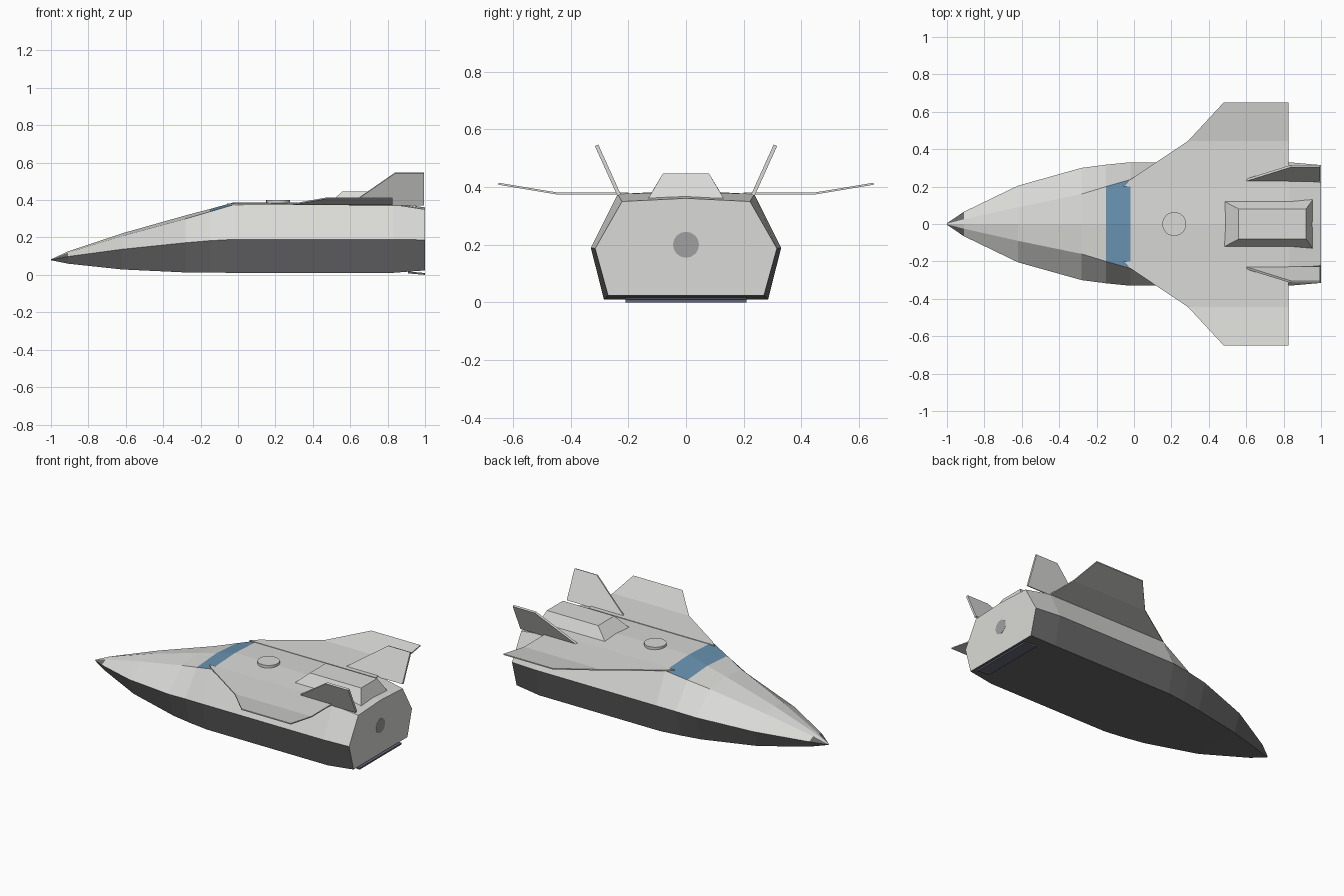
import bpy
import bmesh

cube = bpy.data.objects.get("Cube")
if cube:
    bpy.data.objects.remove(cube, do_unlink=True)


def material(name, rgb):
    mat = bpy.data.materials.new(name)
    mat.use_nodes = True
    mat.diffuse_color = (*rgb, 1)
    mat.node_tree.nodes["Principled BSDF"].inputs["Base Color"].default_value = (*rgb, 1)
    return mat


WHITE = material("pale grey", (0.70, 0.70, 0.68))
DARK = material("charcoal", (0.14, 0.14, 0.145))
BLUE = material("window blue", (0.14, 0.29, 0.44))
NAVY = material("slate flap", (0.13, 0.14, 0.18))
STEEL = material("nozzle grey", (0.35, 0.35, 0.35))


def finish(name, bm, *mats):
    bmesh.ops.recalc_face_normals(bm, faces=bm.faces)
    mesh = bpy.data.meshes.new(name)
    bm.to_mesh(mesh)
    bm.free()
    for mat in mats:
        mesh.materials.append(mat)
    obj = bpy.data.objects.new(name, mesh)
    bpy.context.scene.collection.objects.link(obj)
    return obj


def loft(name, rings, mats, pick=lambda section, side: 0):
    """Skin a list of equal rings and cap both ends."""
    bm = bmesh.new()
    loops = [[bm.verts.new(p) for p in ring] for ring in rings]
    n = len(loops[0])
    for s, (a, b) in enumerate(zip(loops, loops[1:])):
        for i in range(n):
            j = (i + 1) % n
            face = bm.faces.new((a[i], a[j], b[j], b[i]))
            face.material_index = pick(s, i)
    bm.faces.new(loops[0])
    bm.faces.new(loops[-1])
    bmesh.ops.remove_doubles(bm, verts=bm.verts, dist=0.0001)
    return finish(name, bm, *mats)


# Hull: x, ridge z, shoulder y z, waist y z, keel y z
stations = [
    (-1.00, 0.083, 0.002, 0.082, 0.004, 0.080, 0.003, 0.078),
    (-0.91, 0.125, 0.025, 0.118, 0.065, 0.098, 0.045, 0.060),
    (-0.62, 0.222, 0.090, 0.208, 0.205, 0.137, 0.160, 0.029),
    (-0.28, 0.318, 0.160, 0.300, 0.300, 0.172, 0.245, 0.013),
    (-0.15, 0.352, 0.200, 0.338, 0.317, 0.183, 0.268, 0.012),
    (-0.02, 0.388, 0.237, 0.376, 0.330, 0.190, 0.285, 0.011),
    (0.83, 0.384, 0.237, 0.376, 0.330, 0.190, 0.285, 0.011),
    (1.00, 0.361, 0.222, 0.350, 0.315, 0.187, 0.270, 0.024),
]
rings = []
for x, zr, ys, zs, yw, zw, yk, zk in stations:
    rings.append([(x, 0, zr), (x, ys, zs), (x, yw, zw), (x, yk, zk),
                  (x, -yk, zk), (x, -yw, zw), (x, -ys, zs)])


def hull_colour(section, side):
    if side in (2, 3, 4):          # heat shield below the waist
        return 1
    if section == 0 and side in (1, 5):   # dark nose cheeks
        return 1
    if section == 4 and side in (0, 6):   # cockpit window band
        return 2
    return 0


loft("hull", rings, [WHITE, DARK, BLUE], hull_colour)

# Wings with upturned tips, and canted tail fins
for side, label in ((1, "left"), (-1, "right")):
    spans = [(0.20, -0.06, 0.374), (0.237, -0.02, 0.374),
             (0.445, 0.29, 0.374), (0.65, 0.48, 0.408)]
    t = 0.007
    loft(label + "_wing",
         [[(front, side * y, z), (0.825, side * y, z),
           (0.825, side * y, z + t), (front, side * y, z + t)]
          for y, front, z in spans], [WHITE])

    fin = [(0.59, 0.232, 0.372), (0.84, 0.310, 0.545),
           (0.995, 0.310, 0.545), (0.995, 0.232, 0.372)]
    loft(label + "_tail_fin",
         [[(x, side * (y + d), z - d * 0.4) for x, y, z in fin]
          for d in (-0.006, 0.006)], [WHITE])

# Raised engine housing on the rear deck
loft("engine_housing",
     [[(0.475, -0.125, 0.372), (0.955, -0.130, 0.362),
       (0.955, 0.130, 0.362), (0.475, 0.125, 0.372)],
      [(0.56, -0.08, 0.447), (0.92, -0.08, 0.447),
       (0.92, 0.08, 0.447), (0.56, 0.08, 0.447)]], [WHITE])

# Round hatch on the deck
bm = bmesh.new()
bmesh.ops.create_cone(bm, cap_ends=True, segments=32, radius1=0.064,
                      radius2=0.064, depth=0.03)
bmesh.ops.translate(bm, verts=bm.verts, vec=(0.215, 0, 0.386))
finish("deck_hatch", bm, WHITE)

# Body flap under the tail
loft("body_flap",
     [[(0.91, y, 0.008), (1.0, y, 0.0), (1.0, y, 0.010), (0.91, y, 0.018)]
      for y in (-0.21, 0.21)], [NAVY])

# Nozzle plate, flush with the rear wall
bm = bmesh.new()
bmesh.ops.create_cone(bm, cap_ends=True, segments=16, radius1=0.045,
                      radius2=0.045, depth=0.004)
nozzle = finish("rear_nozzle", bm, STEEL)
nozzle.rotation_euler.y = 1.5708
nozzle.location = (0.999, 0, 0.2)
